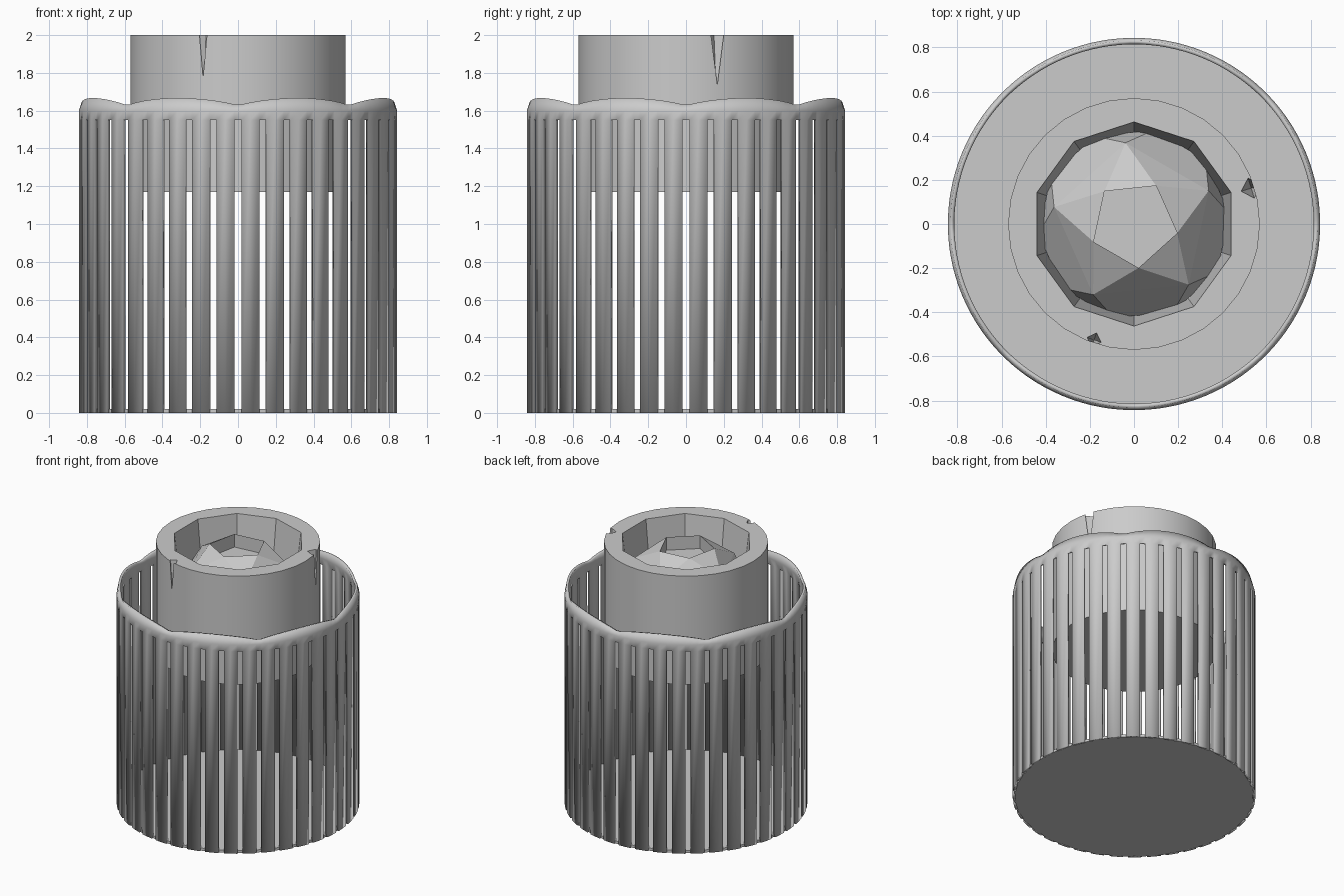
import bpy, bmesh
from math import sin, cos, pi, radians
from mathutils import Matrix, Vector

cube = bpy.data.objects.get("Cube")
if cube:
    bpy.data.objects.remove(cube)

GREY = (0.6, 0.6, 0.6, 1)
grey = bpy.data.materials.new("plain grey")
grey.use_nodes = True
grey.diffuse_color = GREY
grey.node_tree.nodes["Principled BSDF"].inputs["Base Color"].default_value = GREY


def finish(name, bm, smooth=True):
    bmesh.ops.recalc_face_normals(bm, faces=bm.faces)
    mesh = bpy.data.meshes.new(name)
    bm.to_mesh(mesh)
    bm.free()
    mesh.materials.append(grey)
    ob = bpy.data.objects.new(name, mesh)
    bpy.context.collection.objects.link(ob)
    activate(ob)
    if smooth:
        bpy.ops.object.shade_smooth_by_angle(angle=radians(30))
    return ob


def activate(ob):
    for other in bpy.context.selected_objects:
        other.select_set(False)
    bpy.context.view_layer.objects.active = ob
    ob.select_set(True)


def frustum(name, sides, r_low, r_high, z_low, z_high, smooth=True):
    bm = bmesh.new()
    bmesh.ops.create_cone(bm, cap_ends=True, segments=sides, radius1=r_low,
                          radius2=r_high, depth=z_high - z_low,
                          matrix=Matrix.Translation((0, 0, (z_low + z_high) / 2)))
    return finish(name, bm, smooth)


def cut(target, cutter):
    mod = target.modifiers.new("cut", 'BOOLEAN')
    mod.operation = 'DIFFERENCE'
    mod.solver = 'EXACT'
    mod.object = cutter
    activate(target)
    bpy.ops.object.modifier_apply(modifier=mod.name)
    bpy.data.objects.remove(cutter)


def ring(bm, count, radius, z, turn=0.0):
    return [bm.verts.new((radius * cos(turn + 2 * pi * i / count),
                          radius * sin(turn + 2 * pi * i / count), z))
            for i in range(count)]


# Slotted outer wall: bars and gaps alternate around, with a scalloped rim
SLOTS, HALF_GAP, RADIUS = 40, 0.022, 0.843
bm = bmesh.new()
columns = []
for i in range(SLOTS):
    centre = -pi / 2 + 2 * pi * i / SLOTS
    for a in (centre - HALF_GAP, centre + HALF_GAP, centre + pi / SLOTS):
        rim = 1.625 + 0.042 * abs(sin(4 * (a + pi / 2))) ** 0.7
        rows = ((RADIUS, 0), (RADIUS, 1.55), (RADIUS, 1.6), (RADIUS - 0.012, rim))
        columns.append([bm.verts.new((r * cos(a), r * sin(a), z)) for r, z in rows])
for i, left in enumerate(columns):
    right = columns[(i + 1) % len(columns)]
    for row in range(3):
        if row == 0 and i % 3 == 0:
            continue
        bm.faces.new((left[row], right[row], right[row + 1], left[row + 1]))
wall = finish("slotted_wall", bm)
solid = wall.modifiers.new("thickness", 'SOLIDIFY')
solid.thickness = 0.018
solid.offset = -1

# Floor disc
frustum("floor", 80, 0.832, 0.832, 0, 0.02)

# Inner cup with a ten-sided pocket
cup = frustum("inner_cup", 32, 0.57, 0.57, 1.17, 2.0)
cut(cup, frustum("pocket_cutter", 10, 0.41, 0.468, 1.55, 2.05, False))

# Wedge-shaped cracks in the cup rim
for angle, width in ((17, 0.05), (-109, 0.035)):
    crack = frustum("crack_cutter", 4, 0.002, width, 1.66, 2.02, False)
    out = radians(angle)
    crack.data.transform(Matrix.Translation((0.555 * cos(out), 0.555 * sin(out), 0))
                         @ Matrix.Rotation(out, 4, 'Z'))
    cut(cup, crack)

# Faceted dome in the pocket, with a sunken pentagon on top
bm = bmesh.new()
ring(bm, 5, 0.2, 1.965, radians(-12))
ring(bm, 5, 0.37, 1.84, radians(24))
ring(bm, 10, 0.435, 1.66, radians(6))
ring(bm, 10, 0.4, 1.53, radians(6))
bmesh.ops.convex_hull(bm, input=bm.verts)
bmesh.ops.dissolve_limit(bm, angle_limit=radians(1), verts=bm.verts, edges=bm.edges)
top = max(bm.faces, key=lambda f: f.calc_center_median().z)
sunk = bmesh.ops.extrude_face_region(bm, geom=[top])
bmesh.ops.translate(bm, vec=Vector((0, 0, -0.1)),
                    verts=[g for g in sunk["geom"] if isinstance(g, bmesh.types.BMVert)])
if top.is_valid:
    bmesh.ops.delete(bm, geom=[top], context='FACES_ONLY')
finish("faceted_dome", bm, False)
